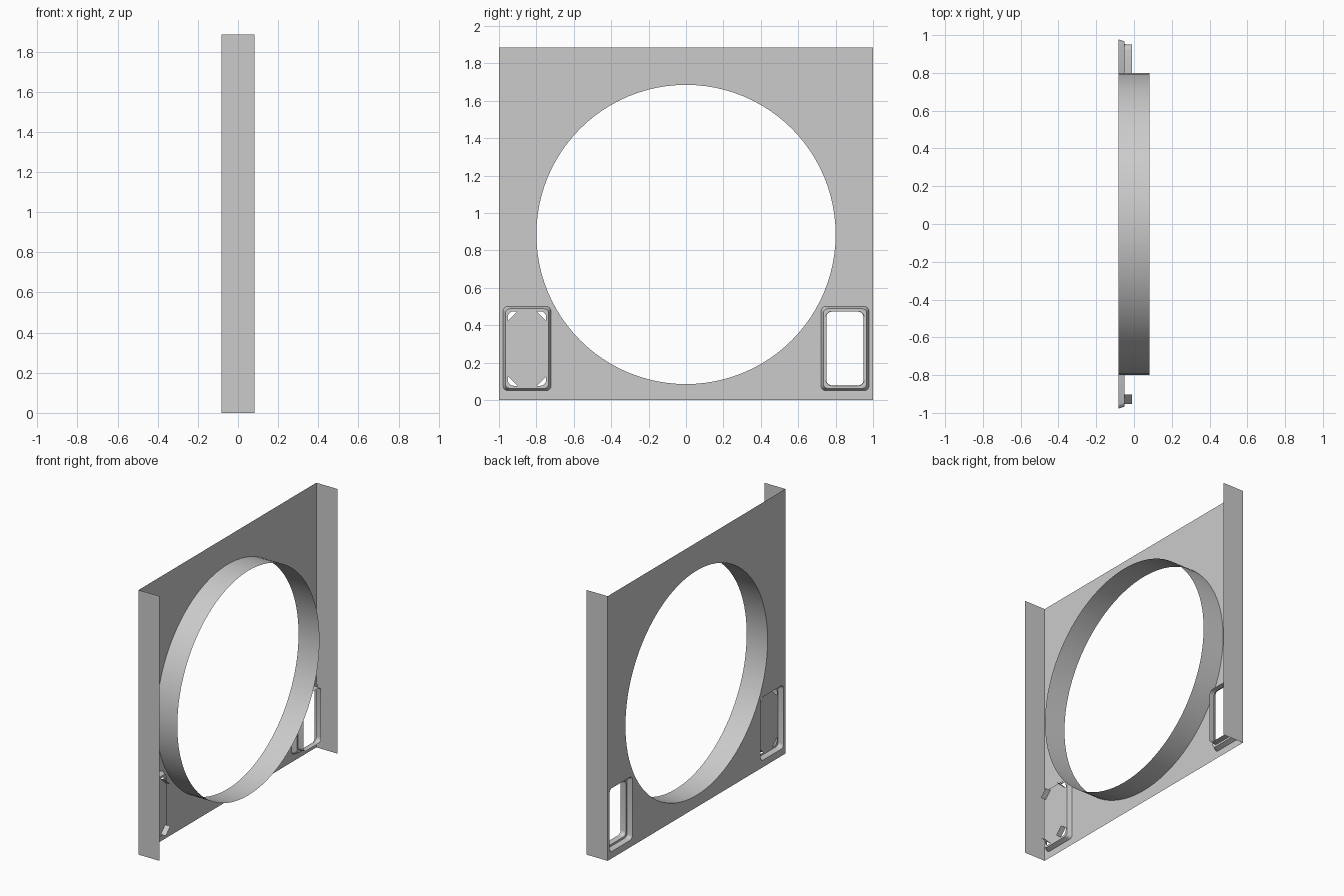
import bpy, bmesh, math

if "Cube" in bpy.data.objects:
    bpy.data.objects.remove(bpy.data.objects["Cube"], do_unlink=True)

BACK, FRONT = -0.083, 0.082     # depth range along x
HEIGHT = 1.885
RADIUS, CENTRE_Z = 0.8, 0.885
SEGMENTS = 96
SEAT, LIP = -0.05, -0.01        # depths of the pocket seat and collar


def circle(x):
    steps = [2 * math.pi * i / SEGMENTS for i in range(SEGMENTS)]
    return [(x, RADIUS * math.cos(a), CENTRE_Z + RADIUS * math.sin(a)) for a in steps]


def rounded_rect(x, side, inset, r, steps=5):
    """Pocket outline; side is -1 or 1 along y, inset shrinks it."""
    y0, y1, z0, z1 = 0.722 + inset, 0.978 - inset, 0.05 + inset, 0.5 - inset
    corners = [(y1 - r, z1 - r), (y0 + r, z1 - r), (y0 + r, z0 + r), (y1 - r, z0 + r)]
    points = []
    for i, (cy, cz) in enumerate(corners):
        for k in range(steps + 1):
            a = math.pi / 2 * (i + k / steps)
            points.append((x, side * (cy + r * math.cos(a)), cz + r * math.sin(a)))
    return points


def finish(bm, name):
    bmesh.ops.recalc_face_normals(bm, faces=bm.faces[:])
    mesh = bpy.data.meshes.new(name)
    bm.to_mesh(mesh)
    bm.free()
    obj = bpy.data.objects.new(name, mesh)
    bpy.context.collection.objects.link(obj)
    bpy.ops.object.select_all(action='DESELECT')
    obj.select_set(True)
    bpy.context.view_layer.objects.active = obj
    bpy.ops.object.shade_smooth_by_angle(angle=math.radians(30))
    return obj


def loft(name, loops):
    """Skin a sequence of closed loops with equal point counts."""
    bm = bmesh.new()
    rows = [[bm.verts.new(p) for p in loop] for loop in loops]
    for a, b in zip(rows, rows[1:]):
        for i in range(len(a)):
            j = (i + 1) % len(a)
            bm.faces.new((a[i], a[j], b[j], b[i]))
    return finish(bm, name)


def polygons(name, faces):
    bm = bmesh.new()
    for face in faces:
        bm.faces.new([bm.verts.new(p) for p in face])
    return finish(bm, name)


# Flat plate with the round opening and two pocket openings
bm = bmesh.new()
outline = [(BACK, -1, 0), (BACK, 1, 0), (BACK, 1, HEIGHT), (BACK, -1, HEIGHT)]
for loop in (outline, circle(BACK), rounded_rect(BACK, -1, 0, 0.025), rounded_rect(BACK, 1, 0, 0.025)):
    verts = [bm.verts.new(p) for p in loop]
    for i, v in enumerate(verts):
        bm.edges.new((v, verts[(i + 1) % len(verts)]))
bmesh.ops.triangle_fill(bm, edges=bm.edges[:], use_beauty=True, normal=(1, 0, 0))
finish(bm, "shroud_plate")

# Round duct
loft("duct_ring", [circle(BACK), circle(FRONT)])

# Side flanges
for side, label in ((-1, "front"), (1, "back")):
    polygons(label + "_flange", [[(BACK, side, 0), (FRONT, side, 0),
                                  (FRONT, side, HEIGHT), (BACK, side, HEIGHT)]])

# Recessed pockets: tapered wall and ledge, with a collar on the open one
for side, label in ((-1, "closed"), (1, "open")):
    loops = [rounded_rect(BACK, side, 0, 0.025),
             rounded_rect(SEAT, side, 0.012, 0.025),
             rounded_rect(SEAT, side, 0.026, 0.03)]
    if side > 0:
        loops.append(rounded_rect(LIP, side, 0.028, 0.03))
    loft(label + "_pocket", loops)

# Panel with clipped corners closing one pocket
panel = rounded_rect(SEAT, -1, 0.026, 0.05, steps=1)
polygons("pocket_panel", [panel])

# Upright tabs along the clipped corners
tabs = []
for i in range(0, len(panel), 2):
    a, b = panel[i], panel[i + 1]
    tabs.append([a, b, (LIP, *b[1:]), (LIP, *a[1:])])
polygons("panel_tabs", tabs)
